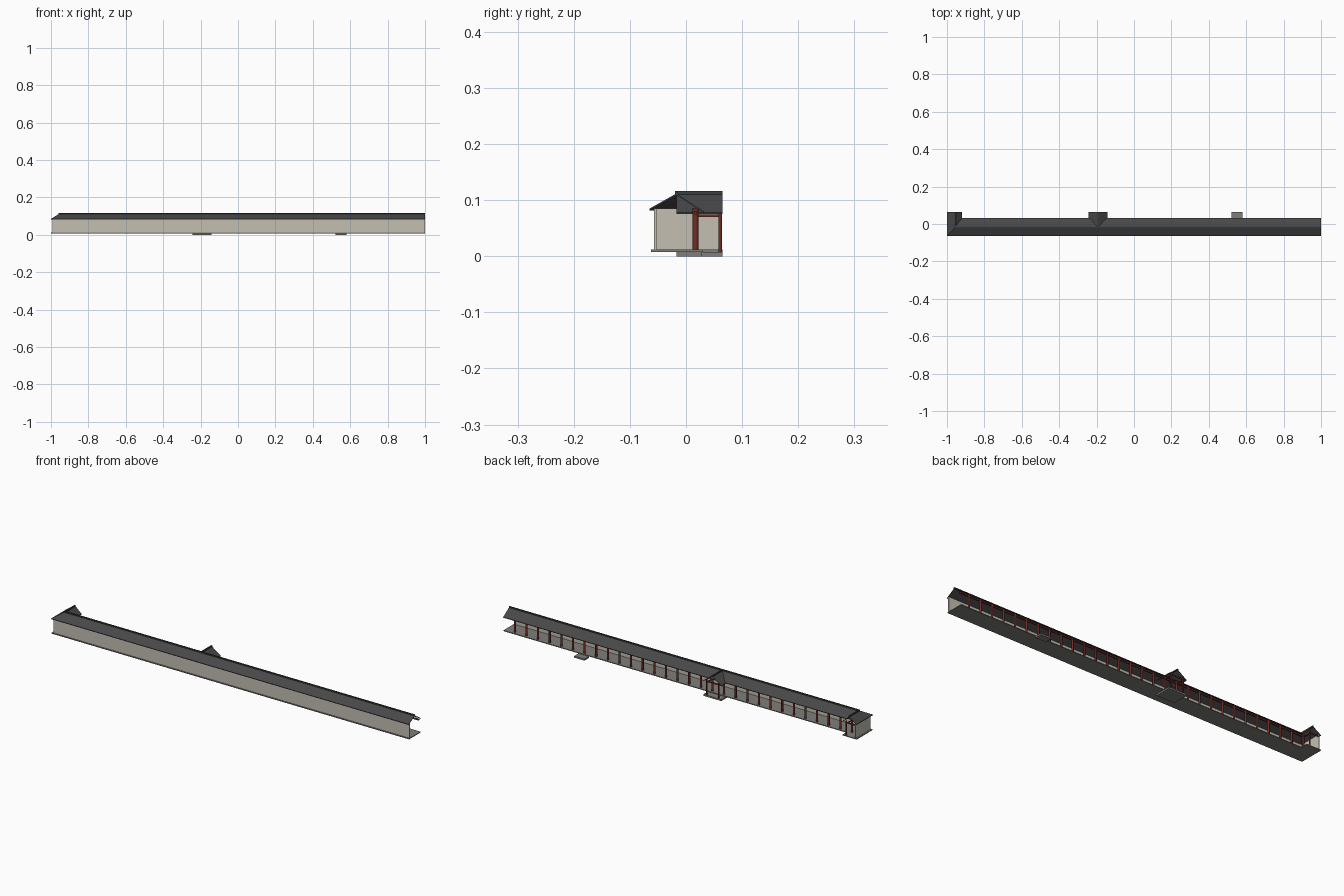
import bpy, bmesh
from mathutils import Vector

cube = bpy.data.objects.get("Cube")
if cube:
    bpy.data.objects.remove(cube, do_unlink=True)


def material(name, rgb):
    m = bpy.data.materials.new(name)
    m.use_nodes = True
    m.diffuse_color = (*rgb, 1)
    bsdf = m.node_tree.nodes["Principled BSDF"]
    bsdf.inputs["Base Color"].default_value = (*rgb, 1)
    bsdf.inputs["Roughness"].default_value = 0.8
    return m


TILE = material("roof tile grey", (0.065, 0.065, 0.067))
RIDGE = material("ridge green grey", (0.035, 0.055, 0.048))
PLASTER = material("wall plaster", (0.55, 0.52, 0.45))
STONE = material("floor stone", (0.21, 0.21, 0.195))
RED = material("red timber", (0.18, 0.025, 0.018))


def finish(name, bm, mat):
    bmesh.ops.recalc_face_normals(bm, faces=bm.faces)
    mesh = bpy.data.meshes.new(name)
    bm.to_mesh(mesh)
    bm.free()
    mesh.materials.append(mat)
    ob = bpy.data.objects.new(name, mesh)
    bpy.context.collection.objects.link(ob)
    return ob


def box(name, x, y, z, mat):
    """Box from (min, max) pairs."""
    bm = bmesh.new()
    bmesh.ops.create_cube(bm, size=1)
    for v in bm.verts:
        v.co = [(a + b) / 2 + c * (b - a) for (a, b), c in zip((x, y, z), v.co)]
    return finish(name, bm, mat)


def slab(name, corners, mat, thick=0.003):
    """Roof sheet: a polygon thickened straight down."""
    bm = bmesh.new()
    face = bm.faces.new([bm.verts.new(c) for c in corners])
    ext = bmesh.ops.extrude_face_region(bm, geom=[face], use_keep_orig=True)
    for v in ext["geom"]:
        if isinstance(v, bmesh.types.BMVert):
            v.co.z -= thick
    return finish(name, bm, mat)


def post(name, x, y, z0, z1, r):
    bm = bmesh.new()
    bmesh.ops.create_cone(bm, cap_ends=True, segments=12, radius1=r, radius2=r, depth=z1 - z0)
    bmesh.ops.translate(bm, verts=bm.verts, vec=Vector((x, y, (z0 + z1) / 2)))
    for f in bm.faces:
        f.smooth = len(f.verts) == 4
    return finish(name, bm, RED)


# Key lines of the plan
FRONT, BACK, MID, OUT = -0.065, 0.032, -0.017, 0.065
EAVE, TOP, LOW = 0.085, 0.112, 0.080
WING, INNER = -0.956, -0.92
PORCH, HALF = -0.1925, 0.05
POST_Y, FLOOR = 0.017, 0.012

# Floors and steps
box("gallery_floor", (-1, 1), (-0.062, 0.03), (0.008, FLOOR), STONE)
box("wing_floor", (-1, INNER), (0.03, OUT), (0.008, FLOOR), STONE)
box("porch_platform", (PORCH - HALF, PORCH + HALF), (MID, OUT), (0, 0.008), STONE)
box("garden_step", (0.522, 0.58), (0.028, OUT), (0, 0.008), STONE)

# Walls
box("front_wall", (-0.993, 1), (-0.057, -0.053), (FLOOR, EAVE), PLASTER)
box("end_wall", (-0.993, -0.989), (-0.057, 0.064), (FLOOR, EAVE), PLASTER)

# Main roof with hipped corner and wing
ridge_corner = (WING, MID, TOP)
slab("roof_front", [(-1, FRONT, EAVE), (1, FRONT, EAVE), (1, MID, TOP), ridge_corner], TILE)
slab("roof_back", [ridge_corner, (1, MID, TOP), (1, BACK, LOW), (INNER, BACK, LOW)], TILE)
slab("wing_roof_outer", [(-1, FRONT, EAVE), ridge_corner, (WING, OUT, TOP), (-1, OUT, EAVE)], TILE)
slab("wing_roof_inner", [ridge_corner, (INNER, BACK, LOW), (INNER, OUT, LOW), (WING, OUT, TOP)], TILE)

# Porch gable roof
for side, name in ((-1, "right"), (1, "left")):
    e = PORCH + side * HALF
    slab("porch_roof_" + name, [(PORCH, MID, TOP), (PORCH, OUT, TOP), (e, OUT, 0.078), (e, MID, 0.078)], TILE)

# Ridge caps
box("main_ridge", (WING - 0.003, 1), (MID - 0.003, MID + 0.003), (0.108, 0.116), RIDGE)
for name, x in (("wing_ridge", WING), ("porch_ridge", PORCH)):
    box(name, (x - 0.003, x + 0.003), (MID, OUT), (0.108, 0.116), RIDGE)

# Row of posts with the beam they carry
for i in range(30):
    post("gallery_post", 0.945 - 0.065 * i, POST_Y, FLOOR, 0.086, 0.005)
box("post_beam", (-0.945, 1), (POST_Y - 0.003, POST_Y + 0.003), (0.074, 0.081), RED)

# Porch and wing framing
for side in (-1, 1):
    x = PORCH + side * 0.0325
    post("porch_post", x, 0.061, 0.008, 0.086, 0.0035)
    box("porch_side_beam", (x - 0.002, x + 0.002), (POST_Y, 0.063), (0.070, 0.074), RED)
box("porch_front_beam", (PORCH - 0.0325, PORCH + 0.0325), (0.059, 0.063), (0.074, 0.080), RED)
post("wing_post", -0.94, 0.061, FLOOR, 0.086, 0.0035)
box("wing_side_beam", (-0.942, -0.938), (POST_Y, 0.063), (0.070, 0.074), RED)
box("wing_front_beam", (-0.989, -0.94), (0.059, 0.063), (0.074, 0.080), RED)
